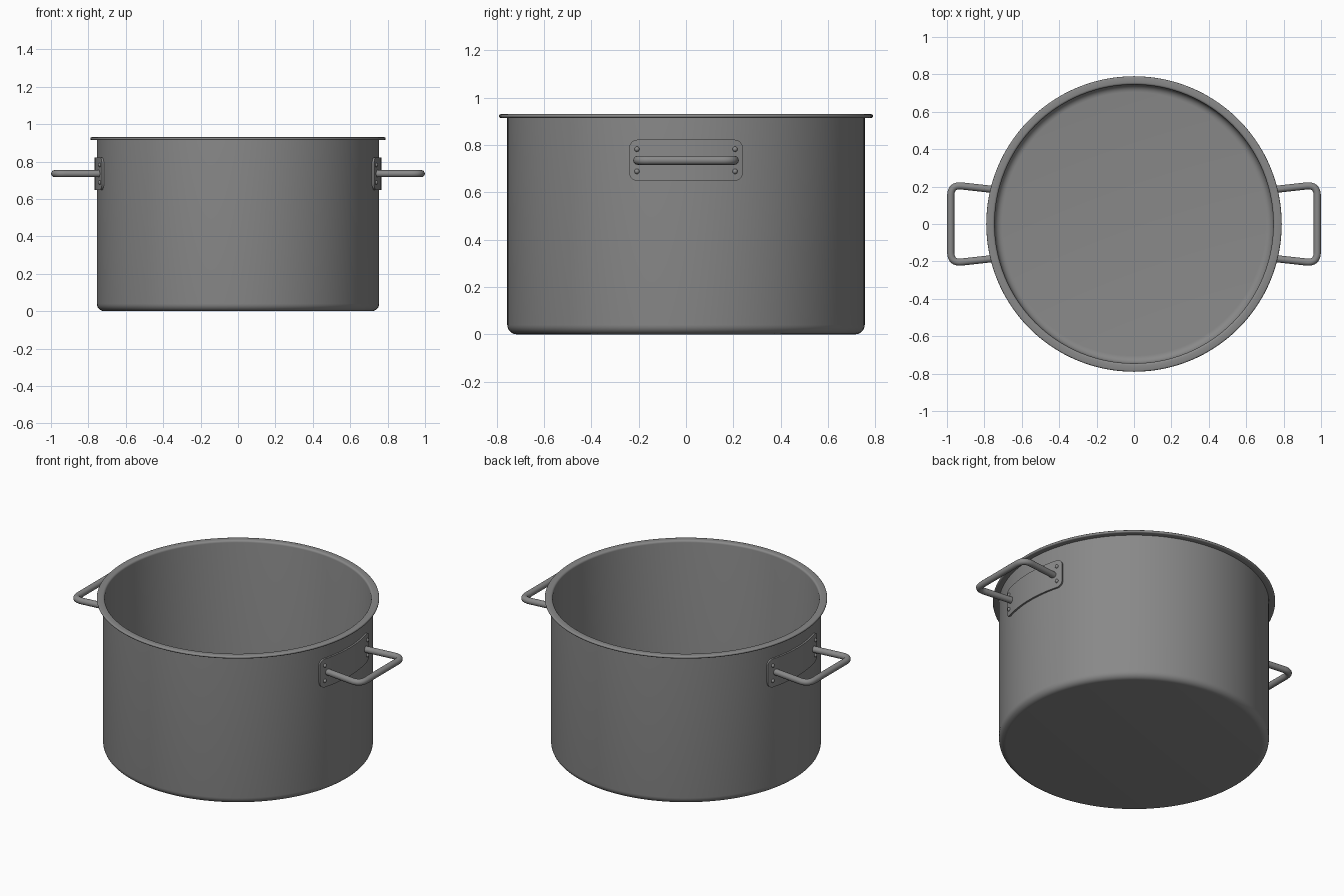
import bpy, bmesh, math
from mathutils import Vector

cube = bpy.data.objects.get("Cube")
if cube:
    bpy.data.objects.remove(cube, do_unlink=True)

# Brushed steel
steel = bpy.data.materials.new("steel_grey")
steel.use_nodes = True
GREY = (0.25, 0.25, 0.25, 1)
steel.diffuse_color = GREY
steel.node_tree.nodes["Principled BSDF"].inputs["Base Color"].default_value = GREY

WALL = 0.755     # outer radius of the pot
GRIP_Z = 0.735   # height of the handles


def finish(bm, name, angle=35):
    bmesh.ops.recalc_face_normals(bm, faces=bm.faces)
    mesh = bpy.data.meshes.new(name)
    bm.to_mesh(mesh)
    bm.free()
    ob = bpy.data.objects.new(name, mesh)
    bpy.context.collection.objects.link(ob)
    mesh.materials.append(steel)
    bpy.ops.object.select_all(action="DESELECT")
    ob.select_set(True)
    bpy.context.view_layer.objects.active = ob
    bpy.ops.object.shade_smooth_by_angle(angle=math.radians(angle))
    return ob


def arc(cx, cz, r, start, end, steps=6):
    angles = [math.radians(start + (end - start) * i / steps) for i in range(steps + 1)]
    return [(cx + r * math.cos(a), cz + r * math.sin(a)) for a in angles]


def pot_body():
    # Closed wall section: base, outer wall, rolled rim, inner wall, floor
    profile = [(0, 0)]
    profile += arc(WALL - 0.04, 0.04, 0.04, -90, 0)
    profile += [(WALL, 0.914)]
    profile += arc(0.782, 0.922, 0.008, -90, 90)
    profile += arc(0.757, 0.918, 0.012, 90, 180, 4)
    profile += arc(0.705, 0.052, 0.04, 0, -90)
    profile += [(0, 0.012)]
    bm = bmesh.new()
    verts = [bm.verts.new((r, 0, z)) for r, z in profile]
    edges = [bm.edges.new(pair) for pair in zip(verts, verts[1:])]
    bmesh.ops.spin(bm, geom=verts + edges, cent=(0, 0, 0), axis=(0, 0, 1),
                   angle=math.tau, steps=128)
    bmesh.ops.remove_doubles(bm, verts=bm.verts, dist=1e-5)
    finish(bm, "pot_body")


def bracket(side, name):
    # Rounded plate wrapped around the wall
    half_w, half_h, corner = 0.24, 0.087, 0.035
    ends = arc(half_w - corner, half_h - corner, corner, 0, 90)
    right = [(y, h) for y, h in reversed(ends)]
    middle = [(right[0][0] * i / 8, half_h) for i in range(-7, 8)]
    columns = [(-y, h) for y, h in ends] + middle + right
    bm = bmesh.new()
    pairs = []
    for y, h in columns:
        a = math.asin(y / 0.766)
        pairs.append([bm.verts.new((side * 0.75 * math.cos(a), 0.75 * math.sin(a), GRIP_Z + s * h))
                      for s in (-1, 1)])
    for (a, b), (c, d) in zip(pairs, pairs[1:]):
        bm.faces.new((a, c, d, b))
    # Thicken outwards from the wall
    solid = bmesh.ops.extrude_face_region(bm, geom=bm.faces[:])
    for v in solid["geom"]:
        if isinstance(v, bmesh.types.BMVert):
            v.co.x *= 0.766 / 0.75
            v.co.y *= 0.766 / 0.75
    finish(bm, name)


def rivets(side, name):
    bm = bmesh.new()
    for sy in (-1, 1):
        for sz in (-1, 1):
            y = 0.207 * sy
            ball = bmesh.ops.create_uvsphere(bm, u_segments=16, v_segments=10, radius=0.011)
            at = Vector((side * math.sqrt(0.766 ** 2 - y * y), y, GRIP_Z + 0.047 * sz))
            bmesh.ops.translate(bm, verts=ball["verts"], vec=at)
    finish(bm, name, 60)


def handle(side, name):
    # Bent rod with two rounded corners
    foot, bend = Vector((0.738, 0.183, 0)), Vector((0.98, 0.21, 0))
    start = bend + (foot - bend).normalized() * 0.06
    stop = bend + Vector((0, -0.06, 0))
    half = [foot]
    for i in range(11):
        t = i / 10
        half.append(start.lerp(bend, t).lerp(bend.lerp(stop, t), t))
    path = half + [Vector((p.x, -p.y, 0)) for p in reversed(half)]
    # Sweep a ring along the path
    sides, radius = 20, 0.019
    bm = bmesh.new()
    rings = []
    for i, p in enumerate(path):
        along = (path[min(i + 1, len(path) - 1)] - path[max(i - 1, 0)]).normalized()
        across = Vector((along.y, -along.x, 0))
        ring = []
        for k in range(sides):
            a = math.tau * k / sides
            q = p + across * radius * math.cos(a)
            ring.append(bm.verts.new((side * q.x, q.y, GRIP_Z + radius * math.sin(a))))
        rings.append(ring)
    for r1, r2 in zip(rings, rings[1:]):
        for k in range(sides):
            n = (k + 1) % sides
            bm.faces.new((r1[k], r1[n], r2[n], r2[k]))
    bm.faces.new(rings[0])
    bm.faces.new(rings[-1])
    finish(bm, name, 45)


pot_body()
for side, label in ((1, "left"), (-1, "right")):
    bracket(side, label + "_bracket")
    rivets(side, label + "_rivets")
    handle(side, label + "_handle")
